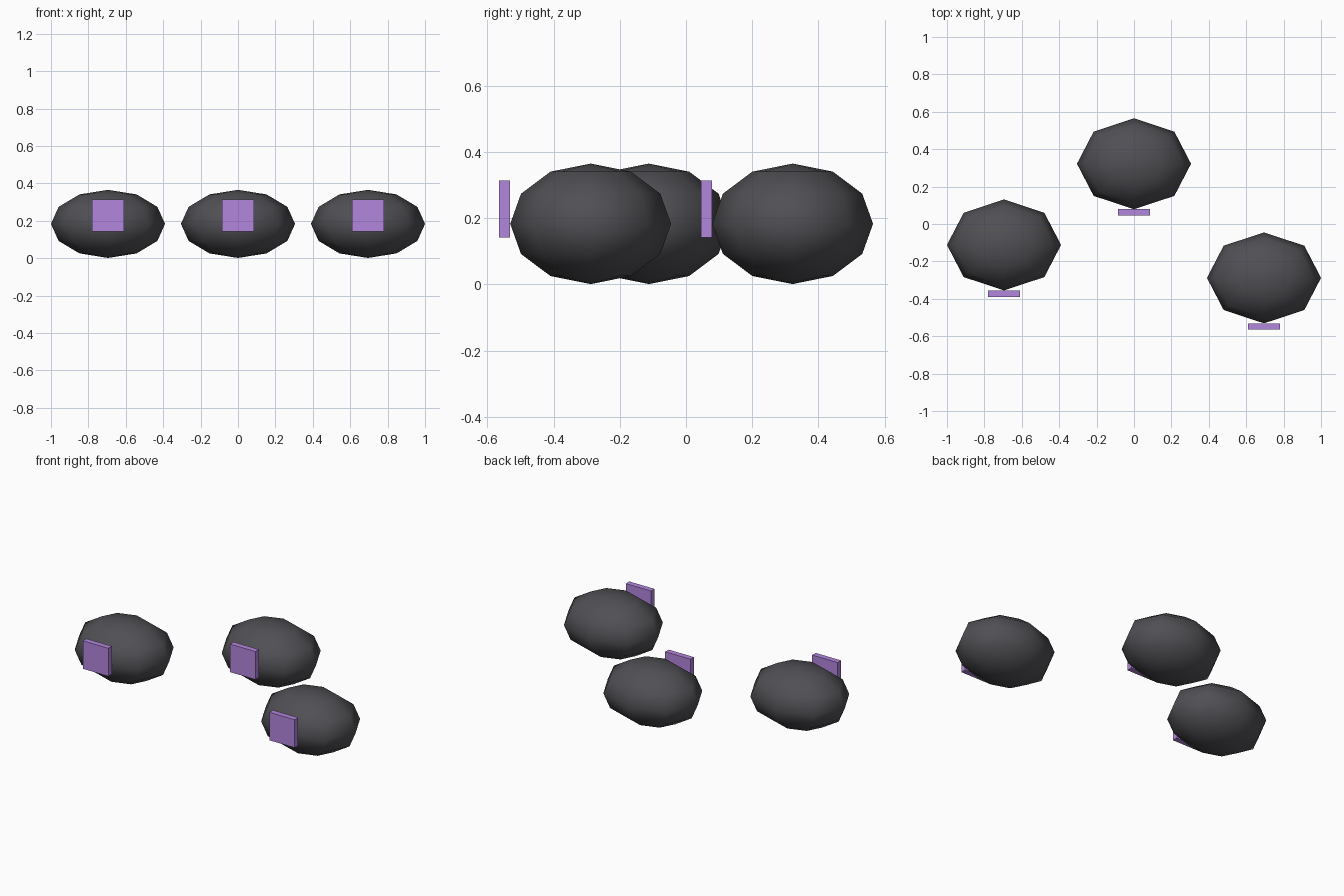
import bpy

if "Cube" in bpy.data.objects:
    bpy.data.objects.remove(bpy.data.objects["Cube"])


def material(name, color):
    mat = bpy.data.materials.new(name)
    mat.diffuse_color = color
    mat.use_nodes = True
    mat.node_tree.nodes["Principled BSDF"].inputs["Base Color"].default_value = mat.diffuse_color
    return mat


dark = material("dark_grey", (0.08, 0.08, 0.09, 1))
purple = material("purple", (0.45, 0.24, 0.73, 1))

RX, RY, RZ = 0.305, 0.243, 0.182   # boulder radii
PLATE_W, PLATE_D, PLATE_Z = 0.172, 0.034, 0.228


def boulder(label, x, y):
    # squashed low-poly sphere resting on the ground
    bpy.ops.mesh.primitive_uv_sphere_add(segments=8, ring_count=6, radius=1,
                                         location=(x, y, RZ + 0.001))
    body = bpy.context.object
    body.name = label + "_boulder"
    body.scale = (RX, RY, RZ)
    bpy.ops.object.transform_apply(location=False, rotation=False, scale=True)
    bpy.ops.object.shade_smooth()
    body.data.materials.append(dark)

    # square plate just touching the front
    bpy.ops.mesh.primitive_cube_add(
        size=1, location=(x, y - RY - PLATE_D / 2, PLATE_Z))
    plate = bpy.context.object
    plate.name = label + "_plate"
    plate.scale = (PLATE_W, PLATE_D, PLATE_W)
    bpy.ops.object.transform_apply(location=False, rotation=False, scale=True)
    plate.data.materials.append(purple)


for label, x, y in (("left", -0.695, -0.112),
                    ("middle", 0.0, 0.322),
                    ("right", 0.695, -0.288)):
    boulder(label, x, y)
